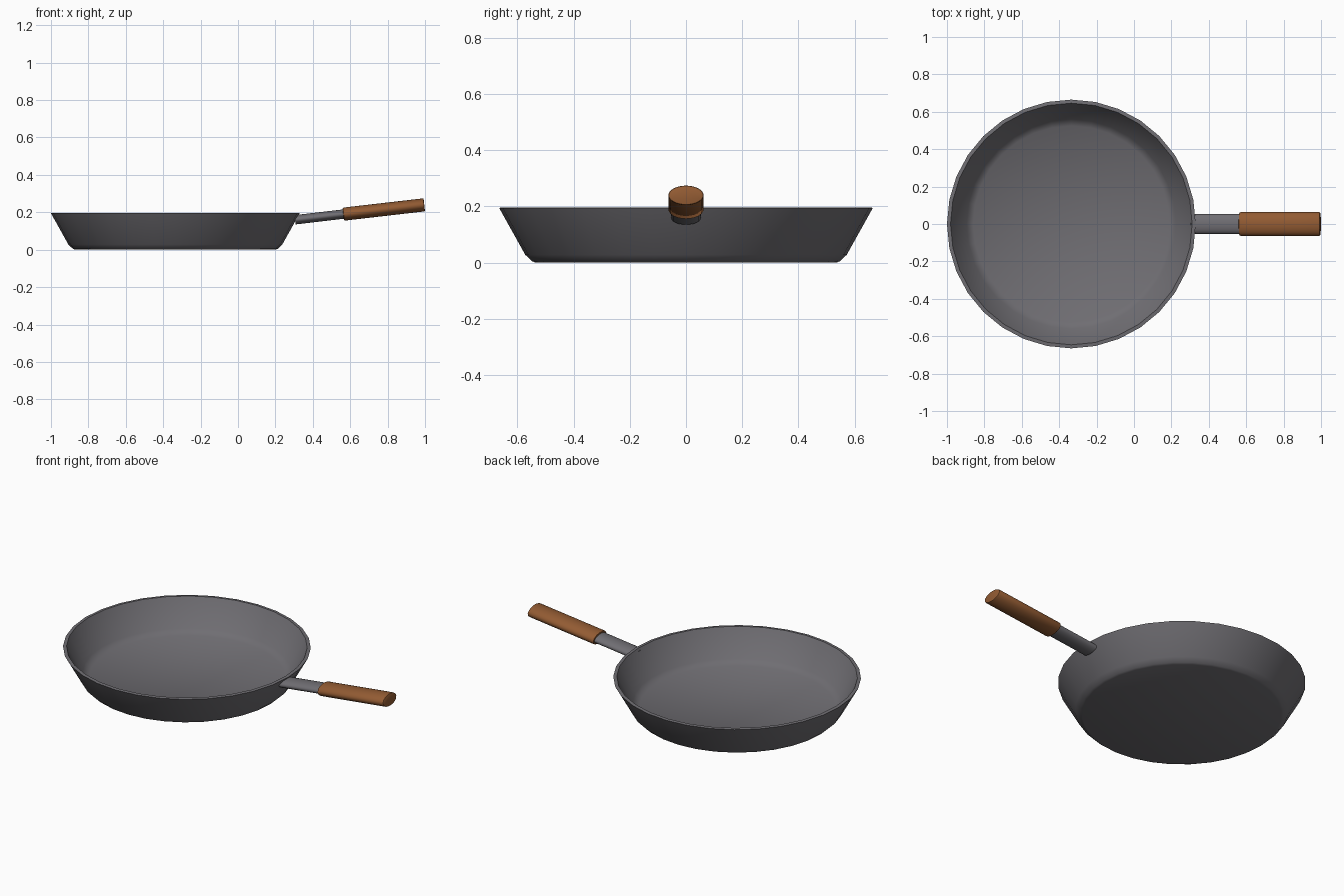
import bpy, bmesh, math
from mathutils import Matrix, Vector

if "Cube" in bpy.data.objects:
    bpy.data.objects.remove(bpy.data.objects["Cube"])


def material(name, rgb):
    m = bpy.data.materials.new(name)
    m.diffuse_color = (*rgb, 1)
    m.use_nodes = True
    m.node_tree.nodes["Principled BSDF"].inputs["Base Color"].default_value = m.diffuse_color
    return m


iron = material("dark_iron", (0.16, 0.155, 0.17))
wood = material("brown_wood", (0.29, 0.105, 0.033))


def finish(bm, name, mat, angle):
    bmesh.ops.recalc_face_normals(bm, faces=bm.faces)
    me = bpy.data.meshes.new(name)
    bm.to_mesh(me)
    bm.free()
    ob = bpy.data.objects.new(name, me)
    bpy.context.collection.objects.link(ob)
    me.materials.append(mat)
    bpy.ops.object.select_all(action='DESELECT')
    ob.select_set(True)
    bpy.context.view_layer.objects.active = ob
    bpy.ops.object.shade_smooth_by_angle(angle=math.radians(angle))
    return ob


def lathe(name, profile, centre, sides, mat):
    """Closed bowl: rings of the profile, capped at the first and last ring."""
    bm = bmesh.new()
    rings = []
    for r, z in profile:
        rings.append([bm.verts.new((centre + r * math.cos(2 * math.pi * i / sides),
                                    r * math.sin(2 * math.pi * i / sides), z))
                      for i in range(sides)])
    for a, b in zip(rings, rings[1:]):
        for i in range(sides):
            j = (i + 1) % sides
            bm.faces.new((a[i], a[j], b[j], b[i]))
    bm.faces.new(rings[0])
    bm.faces.new(rings[-1])
    return finish(bm, name, mat, 50)


def rod(name, start, end, half_width, half_height, bevel, mat):
    """Oval bar between two points in the xz plane."""
    a, b = Vector(start), Vector(end)
    d = b - a
    bm = bmesh.new()
    bmesh.ops.create_cone(bm, cap_ends=True, segments=24, radius1=1, radius2=1, depth=d.length)
    bmesh.ops.scale(bm, vec=(half_height, half_width, 1), verts=bm.verts)
    if bevel:
        rims = [e for e in bm.edges if abs(e.verts[0].co.z - e.verts[1].co.z) < 1e-5]
        bmesh.ops.bevel(bm, geom=rims, offset=bevel, segments=2, profile=0.5, affect='EDGES')
    tilt = math.atan2(d.x, d.z)
    bmesh.ops.transform(bm, verts=bm.verts,
                        matrix=Matrix.Translation((a + b) / 2) @ Matrix.Rotation(tilt, 4, 'Y'))
    return finish(bm, name, mat, 40)


# Pan: outer bottom, rounded heel, flared wall, rim, inner wall, floor
lathe("pan_body", [(0.535, 0.0), (0.548, 0.005), (0.572, 0.028), (0.665, 0.195),
                   (0.646, 0.197), (0.56, 0.045), (0.525, 0.02)], -0.335, 32, iron)

# Handle: metal stem and wooden grip, tilted slightly upward
rod("handle_stem", (0.305, 0, 0.160), (0.62, 0, 0.197), 0.053, 0.025, 0, iron)
rod("handle_grip", (0.563, 0, 0.190), (0.996, 0, 0.240), 0.063, 0.035, 0.006, wood)
